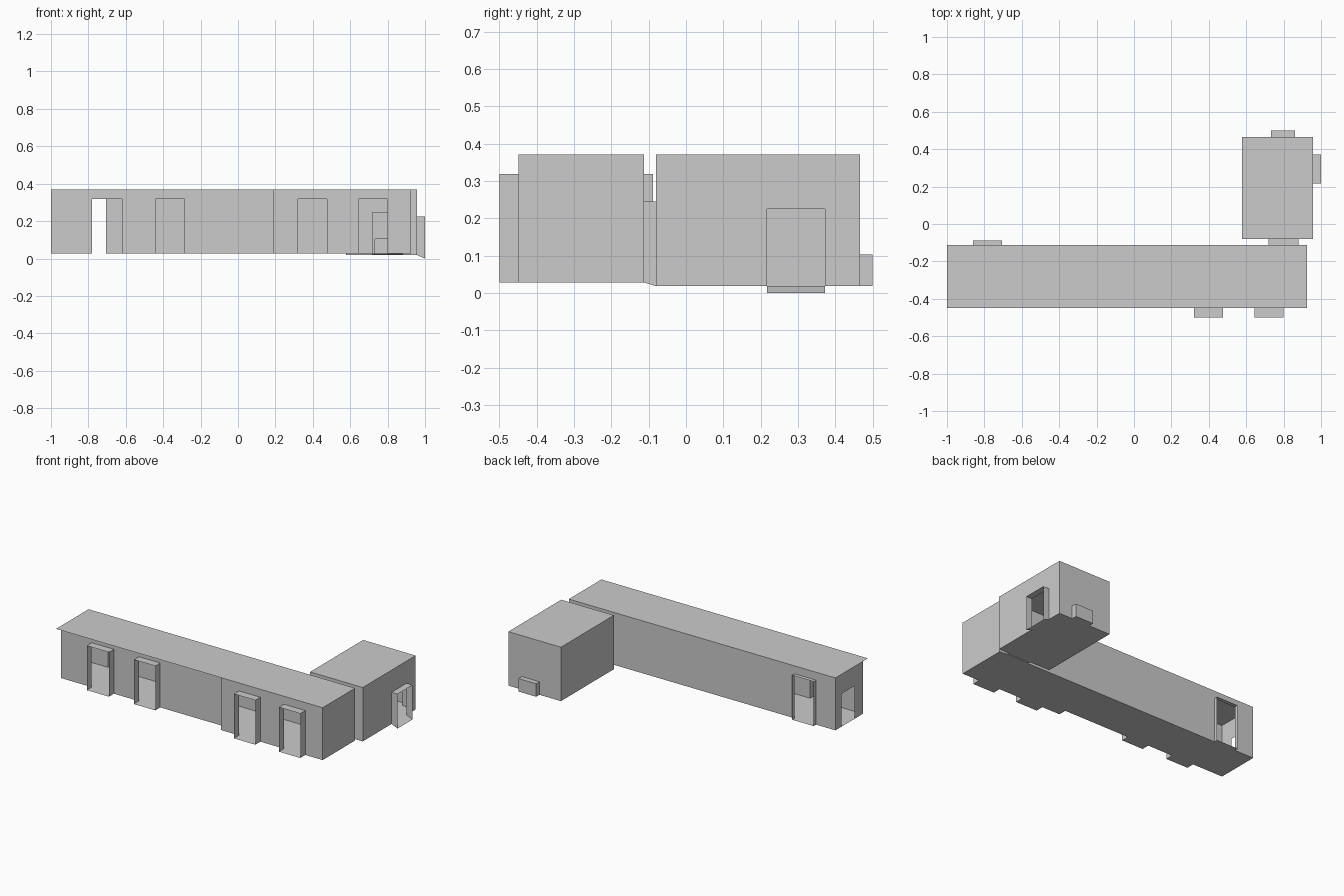
import bpy, bmesh

if "Cube" in bpy.data.objects:
    bpy.data.objects.remove(bpy.data.objects["Cube"])

FL, RL, TOP = 0.028, 0.018, 0.37      # corridor floor, room floor, roof height


def make(name, quads):
    bm = bmesh.new()
    for q in quads:
        bm.faces.new([bm.verts.new(p) for p in q])
    bmesh.ops.remove_doubles(bm, verts=bm.verts, dist=1e-5)
    bmesh.ops.recalc_face_normals(bm, faces=bm.faces)
    me = bpy.data.meshes.new(name)
    bm.to_mesh(me)
    bm.free()
    ob = bpy.data.objects.new(name, me)
    bpy.context.collection.objects.link(ob)
    return ob


def wall(axis, c, u0, u1, z0, holes=()):
    """Flat wall at axis = c from u0 to u1; holes are (start, end, top) down to the floor."""
    def rect(a, b, lo, hi):
        pts = [(a, lo), (b, lo), (b, hi), (a, hi)]
        return [(u, c, z) if axis == 'y' else (c, u, z) for u, z in pts]
    out, at = [], u0
    for a, b, top in sorted(holes):
        out += [rect(at, a, z0, TOP), rect(a, b, top, TOP)]
        at = b
    return out + [rect(at, u1, z0, TOP)]


def slab(x0, x1, y0, y1, z):
    return [[(x0, y0, z), (x1, y0, z), (x1, y1, z), (x0, y1, z)]]


def tunnel(name, axis, a, b, u0, u1, za, zb, top, cap=False):
    """Open thin-walled sleeve running along axis from a to b; the floor may slope."""
    def ring(c, z):
        pts = [(u0, z), (u1, z), (u1, top), (u0, top)]
        return [(u, c, w) if axis == 'y' else (c, u, w) for u, w in pts]
    r, s = ring(a, za), ring(b, zb)
    quads = [[r[i], r[(i + 1) % 4], s[(i + 1) % 4], s[i]] for i in range(4)]
    make(name, quads + ([s] if cap else []))


# Corridor shell: front wall steps back left of x = 0.19
X0, XS, X1 = -1.0, 0.19, 0.925
YF, YS, YB = -0.448, -0.395, -0.113
D = 0.318
left_doors = [(-0.78, -0.62, D), (-0.44, -0.285, D)]
right_doors = [(0.32, 0.475, D), (0.645, 0.80, D)]
back_door = (-0.86, -0.705, D)
link = (0.72, 0.88, 0.245)

make("corridor_front_wall", wall('y', YS, X0, XS, FL, left_doors)
     + wall('x', XS, YF, YS, FL) + wall('y', YF, XS, X1, FL, right_doors))
make("corridor_back_wall", wall('y', YB, X0, X1, FL, [back_door, link]))
make("corridor_left_wall", wall('x', X0, YS, YB, FL, [(-0.31, -0.175, 0.243)]))
make("corridor_right_wall", wall('x', X1, YF, YB, FL))
make("corridor_floor", slab(X0, XS, YS, YB, FL) + slab(XS, X1, YF, YB, FL))
make("corridor_roof", slab(X0, X1, YF, YB, TOP))

# Door sleeves
for i, (a, b, t) in enumerate(left_doors):
    tunnel(f"left_doorway_{i}", 'y', YS, -0.446, a, b, FL, FL, t)
for i, (a, b, t) in enumerate(right_doors):
    tunnel(f"right_doorway_{i}", 'y', YF, -0.5, a, b, FL, FL, t)
tunnel("back_doorway", 'y', YB, -0.088, *back_door[:2], FL, FL, D)

# Room shell
RX0, RX1, RY0, RY1 = 0.577, 0.957, -0.08, 0.466
side = (0.217, 0.372, 0.225)
vent = (0.732, 0.86, 0.103)
make("room_front_wall", wall('y', RY0, RX0, RX1, RL, [link]))
make("room_back_wall", wall('y', RY1, RX0, RX1, RL, [vent]))
make("room_left_wall", wall('x', RX0, RY0, RY1, RL))
make("room_right_wall", wall('x', RX1, RY0, RY1, RL, [side]))
make("room_floor", slab(RX0, RX1, RY0, RY1, RL))
make("room_roof", slab(RX0, RX1, RY0, RY1, TOP))

# Link passage, side doorway and closed vent recess
tunnel("link_passage", 'y', YB, RY0, *link[:2], FL, RL, link[2])
tunnel("side_doorway", 'x', RX1, 1.0, *side[:2], RL, 0.0, side[2])
tunnel("vent_recess", 'y', RY1, 0.5, *vent[:2], RL, RL, vent[2], cap=True)
